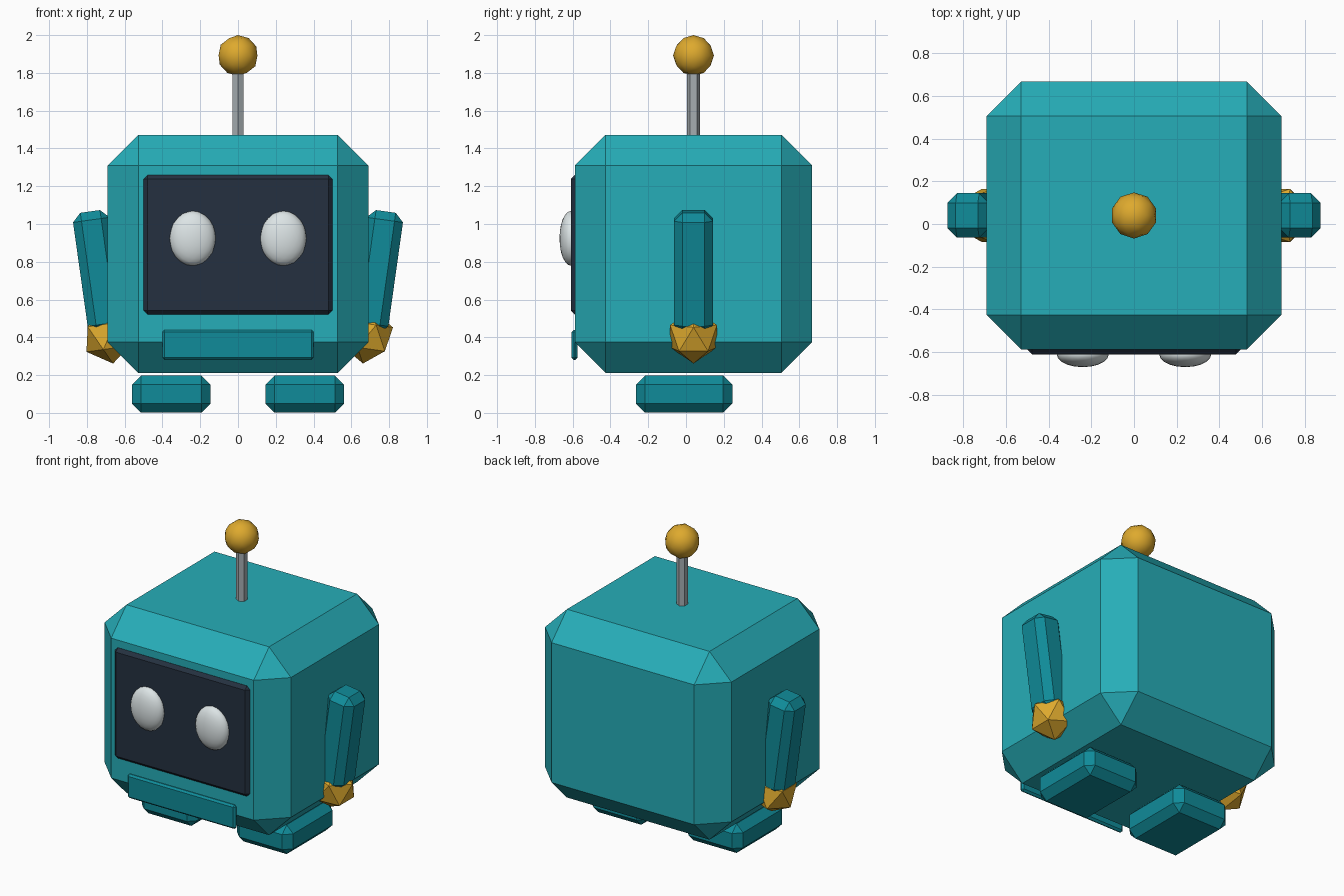
import bpy, bmesh, math
from mathutils import Matrix, Vector

if "Cube" in bpy.data.objects:
    bpy.data.objects.remove(bpy.data.objects["Cube"])


def material(name, rgb):
    m = bpy.data.materials.new(name)
    m.diffuse_color = (*rgb, 1)
    m.use_nodes = True
    m.node_tree.nodes["Principled BSDF"].inputs["Base Color"].default_value = m.diffuse_color
    return m


TEAL = material("teal", (0.0194, 0.42, 0.48))
DARK_TEAL = material("dark teal", (0.005, 0.26, 0.32))
NAVY = material("dark navy", (0.018, 0.03, 0.051))
WHITE = material("off white", (0.72, 0.78, 0.79))
GOLD = material("gold", (0.73, 0.40, 0.027))
GREY = material("grey", (0.38, 0.42, 0.44))

MID_Y = 0.04  # depth centre of body, arms and antenna


def finish(name, bm, mat, matrix, smooth=False):
    bm.transform(matrix)
    for f in bm.faces:
        f.smooth = smooth
    mesh = bpy.data.meshes.new(name)
    bm.to_mesh(mesh)
    bm.free()
    mesh.materials.append(mat)
    ob = bpy.data.objects.new(name, mesh)
    bpy.context.collection.objects.link(ob)
    return ob


def chamfer_box(name, mat, center, size, chamfer, tilt=0.0):
    bm = bmesh.new()
    bmesh.ops.create_cube(bm, size=1)
    bm.transform(Matrix.Diagonal((*size, 1)))
    bmesh.ops.bevel(bm, geom=bm.edges[:], offset=chamfer, segments=1,
                    affect='EDGES', profile=0.5)
    return finish(name, bm, mat, Matrix.Translation(center) @ Matrix.Rotation(tilt, 4, 'Y'))


def ball(name, mat, center, radii, detail, smooth, tilt=0.0):
    bm = bmesh.new()
    bmesh.ops.create_icosphere(bm, subdivisions=detail, radius=1)
    m = Matrix.Translation(center) @ Matrix.Rotation(tilt, 4, 'Y') @ Matrix.Diagonal((*radii, 1))
    return finish(name, bm, mat, m, smooth)


# Body, face screen and mouth plate
chamfer_box("body", TEAL, (0, MID_Y, 0.842), (1.38, 1.255, 1.26), 0.162)
chamfer_box("screen", NAVY, (0, -0.585, 0.89), (1.0, 0.05, 0.74), 0.022)
chamfer_box("mouth_plate", DARK_TEAL, (0, -0.59, 0.36), (0.8, 0.03, 0.16), 0.012)

# Antenna: six-sided rod and smooth tip
bm = bmesh.new()
bmesh.ops.create_cone(bm, cap_ends=True, segments=6, radius1=0.035, radius2=0.035, depth=0.44)
finish("antenna_rod", bm, GREY, Matrix.Translation((0, MID_Y, 1.64)))
ball("antenna_tip", GOLD, (0, MID_Y, 1.892), (0.108,) * 3, 2, True)

# Paired parts
TILT = math.radians(8)
for side, word in ((1, "right"), (-1, "left")):
    ball(word + "_eye", WHITE, (0.24 * side, -0.61, 0.924), (0.122, 0.06, 0.145), 3, True)
    chamfer_box(word + "_arm", DARK_TEAL, (0.738 * side, MID_Y, 0.747),
                (0.195, 0.208, 0.645), 0.045, TILT * side)
    ball(word + "_hand", GOLD, (0.682 * side, MID_Y, 0.406), (0.146,) * 3, 1, False, TILT * side)
    chamfer_box(word + "_foot", DARK_TEAL, (0.353 * side, -0.01, 0.099),
                (0.415, 0.51, 0.196), 0.048)
